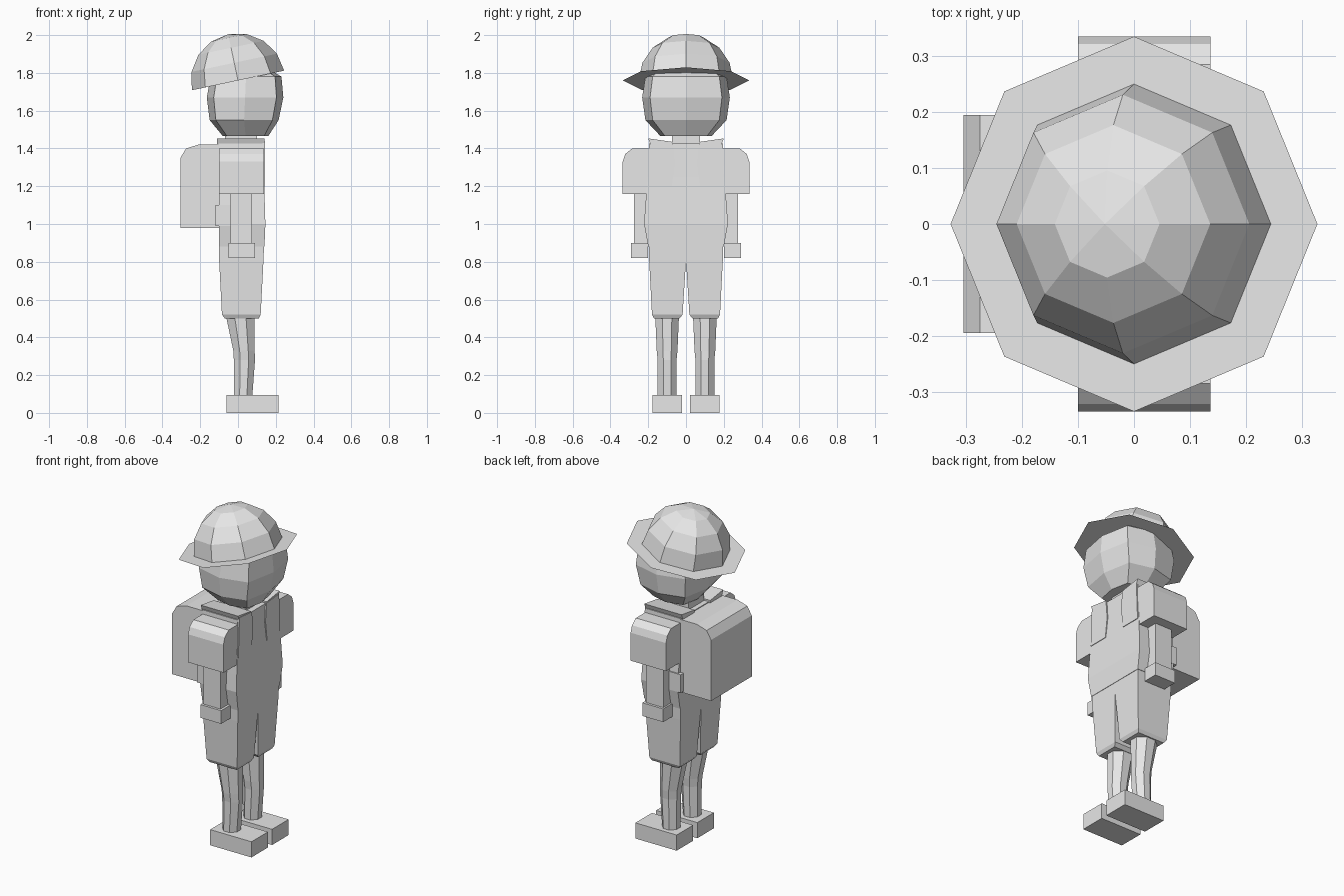
import bpy, bmesh, math
from mathutils import Matrix, Vector

cube = bpy.data.objects.get("Cube")
if cube:
    bpy.data.objects.remove(cube)

grey = bpy.data.materials.new("plain_grey")
grey.use_nodes = True
grey.diffuse_color = (0.8, 0.8, 0.8, 1)
grey.node_tree.nodes["Principled BSDF"].inputs["Base Color"].default_value = (0.8, 0.8, 0.8, 1)

# Unit cross-sections for lofted parts
SQUARE = [(1, 1), (-1, 1), (-1, -1), (1, -1)]
OCTAGON = [(1, .4), (.4, 1), (-.4, 1), (-1, .4), (-1, -.4), (-.4, -1), (.4, -1), (1, -.4)]
SOFT_SQUARE = [(1, 0), (.82, .82), (0, 1), (-.82, .82), (-1, 0), (-.82, -.82), (0, -1), (.82, -.82)]


def finish(name, bm, fix_normals=True):
    if fix_normals:
        bmesh.ops.recalc_face_normals(bm, faces=bm.faces)
    mesh = bpy.data.meshes.new(name)
    bm.to_mesh(mesh)
    bm.free()
    mesh.materials.append(grey)
    obj = bpy.data.objects.new(name, mesh)
    bpy.context.collection.objects.link(obj)
    return obj


def loft(name, rings, section=SQUARE, side=1):
    """Skin rings of (z, x0, x1, y0, y1) that share one cross-section."""
    bm = bmesh.new()
    loops = []
    for z, x0, x1, y0, y1 in rings:
        loops.append([bm.verts.new(((x0 + x1 + u * (x1 - x0)) / 2,
                                    side * (y0 + y1 + v * (y1 - y0)) / 2, z))
                      for u, v in section])
    n = len(section)
    for low, high in zip(loops, loops[1:]):
        for i in range(n):
            j = (i + 1) % n
            bm.faces.new((low[i], low[j], high[j], high[i]))
    bm.faces.new(loops[0])
    bm.faces.new(loops[-1])
    return finish(name, bm)


def box(name, x0, x1, y0, y1, z0, z1, side=1):
    return loft(name, [(z0, x0, x1, y0, y1), (z1, x0, x1, y0, y1)], SQUARE, side)


def prism(name, profile, start, end, axis, side=1):
    """Extrude a side profile along x or y."""
    bm = bmesh.new()
    def point(p, depth):
        return (depth, side * p[0], p[1]) if axis == "x" else (p[0], depth, p[1])
    face = bm.faces.new([bm.verts.new(point(p, start)) for p in profile])
    out = bmesh.ops.extrude_face_region(bm, geom=[face])
    move = Vector((end - start, 0, 0) if axis == "x" else (0, end - start, 0))
    bmesh.ops.translate(bm, vec=move, verts=[v for v in out["geom"] if isinstance(v, bmesh.types.BMVert)])
    return finish(name, bm)


# Hat: tilted half sphere on a flat eight-sided brim
tilt = Matrix.Translation((0, 0, 1.76)) @ Matrix.Rotation(math.radians(-12), 4, "Y")

bm = bmesh.new()
bmesh.ops.create_uvsphere(bm, u_segments=8, v_segments=8, radius=.25)
bmesh.ops.delete(bm, geom=[v for v in bm.verts if v.co.z < -.01], context="VERTS")
bm.transform(tilt)
finish("hat_dome", bm, False)

bm = bmesh.new()
bmesh.ops.create_circle(bm, cap_ends=True, segments=8, radius=.335)
bm.transform(tilt)
finish("hat_brim", bm, False)

# Head and neck
loft("head", [(1.465, -.08, .16, -.135, .135), (1.55, -.15, .215, -.215, .215),
              (1.67, -.165, .24, -.232, .232), (1.78, -.145, .23, -.215, .215),
              (1.86, -.1, .1, -.12, .12)], SOFT_SQUARE)
box("neck", -.07, .1, -.075, .075, 1.38, 1.5)

# Torso, flaring at the waist
loft("torso", [(.88, -.1, .14, -.2, .2), (1.0, -.1, .145, -.222, .222),
               (1.1, -.1, .142, -.215, .215), (1.25, -.1, .138, -.203, .203),
               (1.425, -.1, .135, -.195, .195)])

# Backpack with a sloped rear top
prism("backpack", [(-.095, .98), (-.305, .98), (-.305, 1.35), (-.275, 1.4), (-.21, 1.42), (-.095, 1.42)],
      -.195, .195, "y")

for side, label in ((1, "left"), (-1, "right")):
    # Shoulder collar, vest flap and waist pouch
    prism(label + "_collar", [(.075, 1.42), (.18, 1.4), (.2, 1.453), (.075, 1.435)], -.11, .14, "x", side)
    prism(label + "_vest_flap", [(.075, 1.2), (.2, 1.2), (.19, 1.44), (.07, 1.43), (.06, 1.32)],
          .13, .143, "x", side)
    box(label + "_waist_pouch", -.12, -.04, .12, .222, .99, 1.1, side)

    # Arm: rounded sleeve, forearm and hand
    prism(label + "_sleeve", [(.195, 1.16), (.335, 1.16), (.335, 1.33), (.322, 1.37), (.285, 1.4), (.195, 1.4)],
          -.1, .137, "x", side)
    box(label + "_forearm", -.04, .075, .205, .275, .89, 1.18, side)
    box(label + "_hand", -.05, .09, .2, .29, .82, .9, side)

    # Leg: shorts, shin and shoe
    loft(label + "_shorts", [(.5, -.07, .11, .035, .17), (.52, -.085, .12, .018, .18),
                             (.81, -.1, .135, 0, .195), (.89, -.1, .138, 0, .197)], SQUARE, side)
    loft(label + "_shin", [(.08, -.02, .075, .05, .15), (.28, -.022, .09, .05, .15),
                           (.33, -.025, .088, .045, .155), (.52, -.065, .087, .037, .163)], OCTAGON, side)
    box(label + "_shoe", -.062, .215, .02, .178, 0, .095, side)
